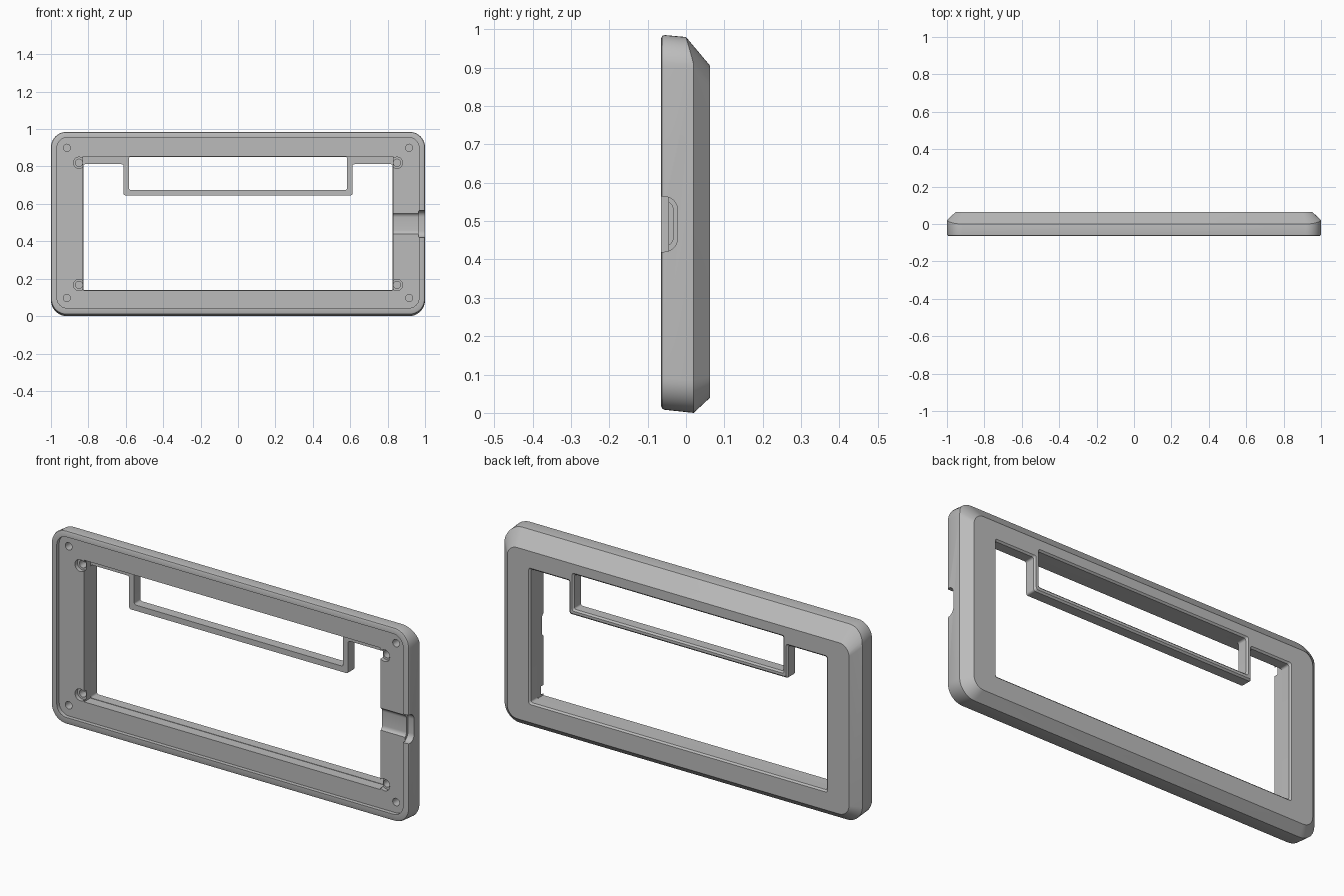
import bpy, bmesh, math
from mathutils import Vector

if "Cube" in bpy.data.objects:
    bpy.data.objects.remove(bpy.data.objects["Cube"])

grey = bpy.data.materials.new("plain grey")
grey.diffuse_color = (0.5, 0.5, 0.5, 1)
grey.use_nodes = True
grey.node_tree.nodes["Principled BSDF"].inputs["Base Color"].default_value = grey.diffuse_color


def fillet(pts, r, n=6):
    """Round every corner of an x-z polygon."""
    out = []
    for i, p in enumerate(pts):
        p, a, b = Vector(p), Vector(pts[i - 1]), Vector(pts[(i + 1) % len(pts)])
        u, v = (a - p).normalized(), (b - p).normalized()
        c = p + (u + v) * r
        for k in range(n + 1):
            t = k / n * math.pi / 2
            out.append(c - v * r * math.cos(t) - u * r * math.sin(t))
    return out


def grow(pts, d):
    """Offset a right-angled, counter-clockwise polygon outwards."""
    out = []
    for i, p in enumerate(pts):
        p, a, b = Vector(p), Vector(pts[i - 1]), Vector(pts[(i + 1) % len(pts)])
        e, f = (p - a).normalized(), (b - p).normalized()
        out.append(p + d * Vector((e.y + f.y, -e.x - f.x)))
    return out


def rect(x, z0, z1, x0=None):
    x0 = -x if x0 is None else x0
    return [(x0, z0), (x, z0), (x, z1), (x0, z1)]


def loft(name, rings):
    """Closed solid through rings of equal length."""
    bm = bmesh.new()
    vs = [[bm.verts.new(p) for p in ring] for ring in rings]
    n = len(vs[0])
    for a, b in zip(vs, vs[1:]):
        for i in range(n):
            j = (i + 1) % n
            bm.faces.new((a[i], a[j], b[j], b[i]))
    bm.faces.new(vs[0])
    bm.faces.new(vs[-1])
    bmesh.ops.recalc_face_normals(bm, faces=bm.faces)
    me = bpy.data.meshes.new(name)
    bm.to_mesh(me)
    bm.free()
    ob = bpy.data.objects.new(name, me)
    bpy.context.collection.objects.link(ob)
    return ob


def at_y(pts, y):
    return [(p[0], y, p[1]) for p in pts]


def cut(cutter):
    """Subtract a solid from the case."""
    mod = case.modifiers.new("cut", 'BOOLEAN')
    mod.operation, mod.solver, mod.object = 'DIFFERENCE', 'EXACT', cutter
    bpy.context.view_layer.objects.active = case
    bpy.ops.object.modifier_apply(modifier=mod.name)
    bpy.data.objects.remove(cutter)


def cut_hole(x, z, r, y0, y1):
    circle = [(x + r * math.cos(k * math.pi / 12), z + r * math.sin(k * math.pi / 12)) for k in range(24)]
    cut(loft("hole_cutter", [at_y(circle, y0), at_y(circle, y1)]))


# Shell: recessed front floor, rim, walls, sloped back edge (deeper along the top)
shoulder = [(p.x, 0.02 - 0.02 * min(1, max(0, (p.y - 0.91) / 0.07)), p.y)
            for p in fillet(rect(1, 0, 0.98), 0.085, 10)]
case = loft("display_case", [
    at_y(fillet(rect(0.968, 0.043, 0.955), 0.055, 10), -0.045),
    at_y(fillet(rect(0.968, 0.043, 0.955), 0.055, 10), -0.065),
    at_y(fillet(rect(0.99, 0.018, 0.976), 0.075, 10), -0.065),
    at_y(fillet(rect(0.997, 0.011, 0.983), 0.08, 10), -0.062),
    at_y(fillet(rect(1, 0.008, 0.985), 0.083, 10), -0.055),
    shoulder,
    at_y(fillet(rect(0.955, 0.04, 0.905), 0.055, 10), 0.063)])
case.data.materials.append(grey)

# Main opening wrapped around the small window frame, with a bevelled back edge
opening = [(-0.827, 0.139), (0.827, 0.139), (0.827, 0.812), (0.612, 0.812),
           (0.612, 0.646), (-0.612, 0.646), (-0.612, 0.812), (-0.827, 0.812)]
window = rect(0.584, 0.675, 0.851)
for poly in (opening, window):
    cut(loft("opening_cutter", [
        at_y(fillet(poly, 0.01), -0.2),
        at_y(fillet(poly, 0.01), 0.055),
        at_y(fillet(grow(poly, 0.008), 0.01), 0.063),
        at_y(fillet(grow(poly, 0.008), 0.01), 0.1)]))

# Front pocket that sets the window frame back
cut(loft("pocket_cutter", [at_y(rect(0.829, 0.137, 0.853), y) for y in (-0.2, 0.005)]))

# Screw holes in the corners and countersunk ones by the opening
for s in (-1, 1):
    for z in (0.097, 0.9):
        cut_hole(s * 0.915, z, 0.019, -0.2, 0.0)
    for z in (0.167, 0.82):
        cut_hole(s * 0.85, z, 0.03, -0.2, -0.025)
        cut_hole(s * 0.85, z, 0.019, -0.2, 0.02)

# Cable channel through the right wall, wider at the outside
for x0, x1, z0, z1, depth, r in ((0.8, 1.1, 0.434, 0.553, -0.033, 0.025),
                                 (0.965, 1.1, 0.42, 0.564, -0.022, 0.035)):
    slot = fillet([(-0.15, z0), (depth, z0), (depth, z1), (-0.15, z1)], r)
    cut(loft("channel_cutter", [[(x, p.x, p.y) for p in slot] for x in (x0, x1)]))

bpy.ops.object.select_all(action='DESELECT')
case.select_set(True)
bpy.context.view_layer.objects.active = case
bpy.ops.object.shade_smooth_by_angle(angle=math.radians(30))
